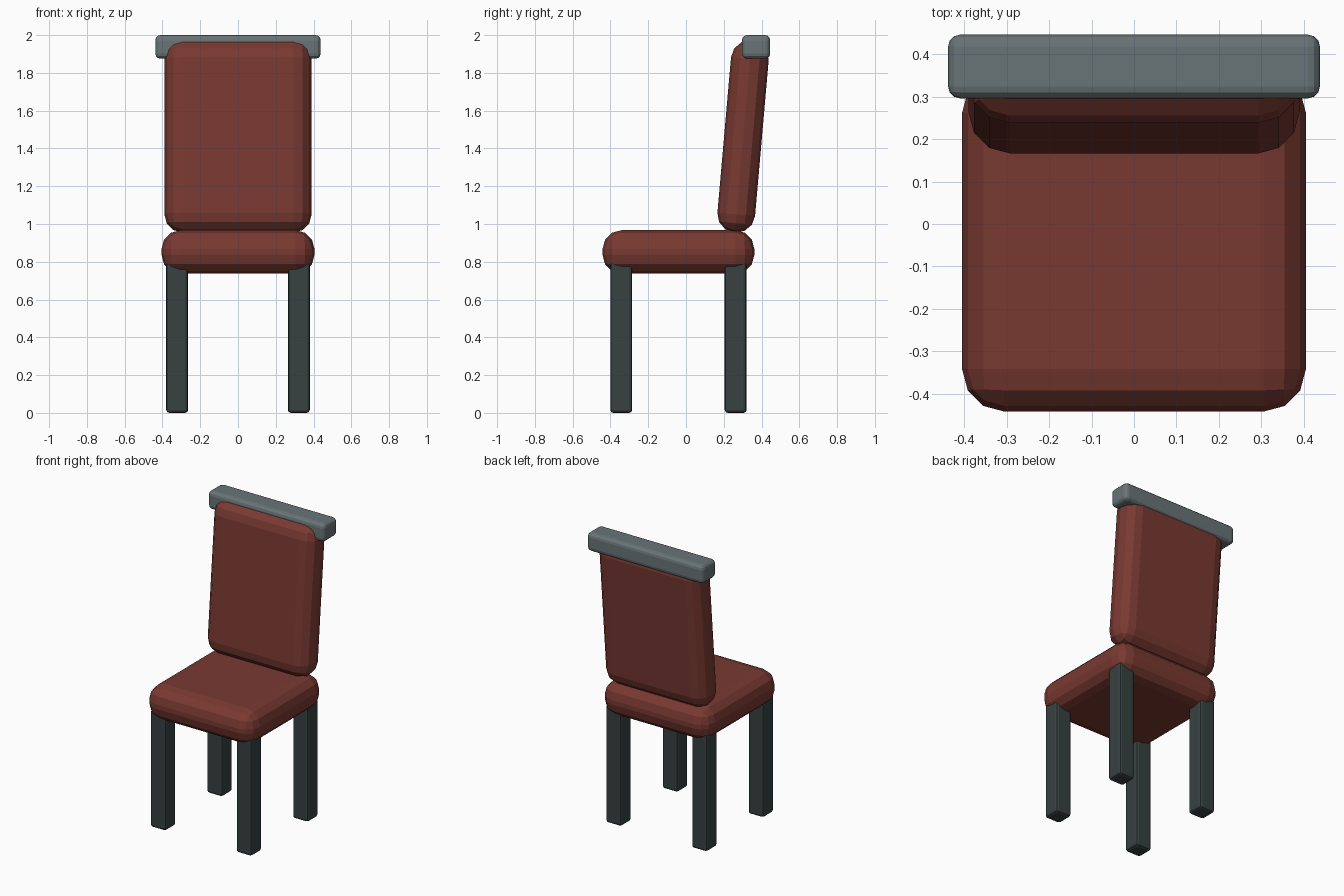
import bpy, math

if "Cube" in bpy.data.objects:
    bpy.data.objects.remove(bpy.data.objects["Cube"])


def material(name, rgb):
    m = bpy.data.materials.new(name)
    m.diffuse_color = (*rgb, 1)
    m.use_nodes = True
    m.node_tree.nodes["Principled BSDF"].inputs["Base Color"].default_value = m.diffuse_color
    return m


RED = material("red upholstery", (0.19, 0.041, 0.031))
DARK = material("dark legs", (0.038, 0.052, 0.052))
GREY = material("grey rail", (0.14, 0.175, 0.18))


def rounded_box(name, lo, hi, bevel, segments, mat, tilt=0.0):
    """Box between two corners with rounded edges, tilted about its centre on x."""
    centre = [(a + b) / 2 for a, b in zip(lo, hi)]
    size = [b - a for a, b in zip(lo, hi)]
    bpy.ops.mesh.primitive_cube_add(size=1, location=centre)
    ob = bpy.context.object
    ob.name = name
    for v in ob.data.vertices:
        v.co = [c * s for c, s in zip(v.co, size)]
    ob.rotation_euler.x = tilt
    mod = ob.modifiers.new("round edges", 'BEVEL')
    mod.width = bevel
    mod.segments = segments
    mod.limit_method = 'NONE'
    ob.data.materials.append(mat)
    return ob


# Seat cushion
rounded_box("seat", (-0.405, -0.442, 0.737), (0.405, 0.362, 0.967), 0.1, 3, RED)

# Padded backrest, leaning backwards
rounded_box("backrest", (-0.39, 0.202, 0.953), (0.39, 0.402, 1.973), 0.097, 3, RED,
            -math.radians(5))

# Top rail
rounded_box("top_rail", (-0.438, 0.296, 1.875), (0.438, 0.446, 2.0), 0.028, 3, GREY)

# Four legs, running up into the seat
for row, y in (("front", -0.343), ("back", 0.263)):
    for side, x in (("left", -0.322), ("right", 0.322)):
        rounded_box(f"{row}_{side}_leg", (x - 0.058, y - 0.058, 0.0),
                    (x + 0.058, y + 0.058, 0.80), 0.016, 2, DARK)
